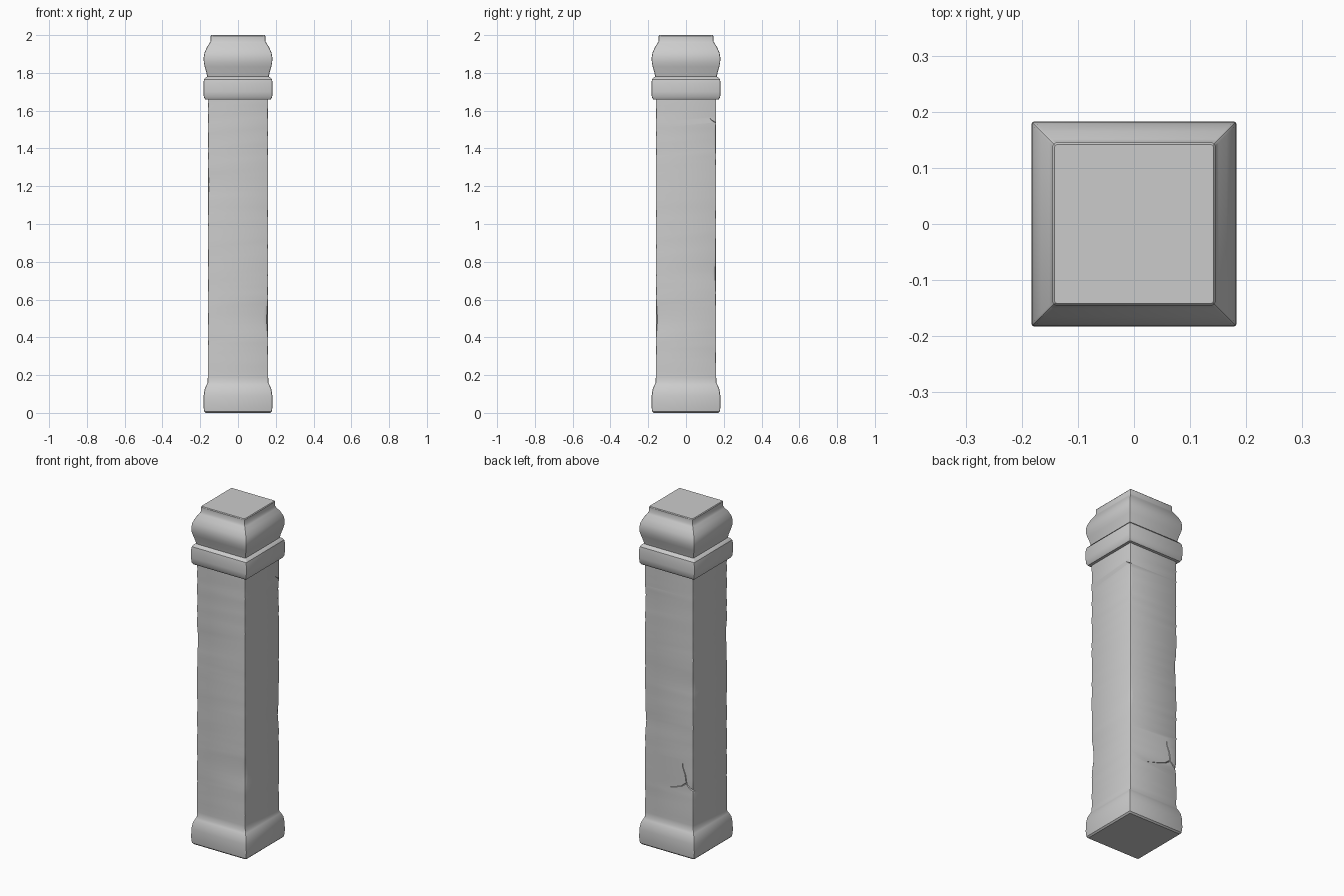
import bpy, bmesh, math, random
from mathutils import Vector

if "Cube" in bpy.data.objects:
    bpy.data.objects.remove(bpy.data.objects["Cube"])

random.seed(7)

CORNERS = [(1, -1), (1, 1), (-1, 1), (-1, -1)]


def worn_ring(bm, half, z, wear):
    """Square ring with each corner rounded by its own amount of wear."""
    ring = []
    for (sx, sy), c in zip(CORNERS, wear):
        pts = [(half - c, half), (half - 0.3 * c, half - 0.3 * c), (half, half - c)]
        if sx * sy < 0:
            order = pts
        else:
            order = pts[::-1]
        ring += [bm.verts.new((sx * a, sy * b, z)) for a, b in order]
    return ring


def loft(bm, rings):
    for a, b in zip(rings, rings[1:]):
        n = len(a)
        for i in range(n):
            j = (i + 1) % n
            bm.faces.new((a[i], a[j], b[j], b[i]))
    bm.faces.new(rings[0][::-1])
    bm.faces.new(rings[-1])


def make_object(name, bm):
    bmesh.ops.recalc_face_normals(bm, faces=bm.faces[:])
    mesh = bpy.data.meshes.new(name)
    bm.to_mesh(mesh)
    bm.free()
    obj = bpy.data.objects.new(name, mesh)
    bpy.context.collection.objects.link(obj)
    return obj


def bump(z, centre, spread, amount):
    return amount * math.exp(-((z - centre) / spread) ** 2)


# Moulded foot, shaft and capital as (half width, height)
foot = [(0.172, 0), (0.18, 0.008), (0.183, 0.04), (0.182, 0.09), (0.177, 0.125),
        (0.167, 0.148), (0.161, 0.16)]
capital = [(0.16, 1.658), (0.174, 1.66), (0.181, 1.672), (0.183, 1.70), (0.183, 1.745),
           (0.18, 1.765), (0.172, 1.775), (0.163, 1.78), (0.167, 1.80), (0.176, 1.832),
           (0.181, 1.855), (0.182, 1.88), (0.178, 1.905), (0.165, 1.935),
           (0.151, 1.957), (0.145, 1.968), (0.145, 1.995), (0.142, 2.0)]

bm = bmesh.new()
rings = [worn_ring(bm, h, z, [0.007] * 4) for h, z in foot]
# Shaft with irregular chipped corners
steps = 50
for i in range(1, steps):
    z = 0.16 + 1.498 * i / steps
    wear = [random.uniform(0.004, 0.011) for _ in CORNERS]
    wear[0] += bump(z, 0.5, 0.07, 0.022)
    wear[1] += bump(z, 0.75, 0.08, 0.012) + bump(z, 1.45, 0.06, 0.008)
    wear[2] += bump(z, 0.40, 0.03, 0.012) + bump(z, 1.0, 0.08, 0.014)
    wear[3] += bump(z, 1.2, 0.09, 0.010)
    rings.append(worn_ring(bm, 0.16, z, wear))
rings += [worn_ring(bm, h, z, [0.006] * 4) for h, z in capital]
loft(bm, rings)
pillar = make_object("stone_pillar", bm)


# Tapered grooves that cut the cracks into the faces
def crack(name, points, to_world, normal):
    bm = bmesh.new()
    rings = []
    for k, (u, z, w) in enumerate(points):
        a = points[max(k - 1, 0)]
        b = points[min(k + 1, len(points) - 1)]
        d = Vector((b[0] - a[0], b[1] - a[1])).normalized()
        ring = []
        for side, depth in ((-1, 0.01), (1, 0.01), (0, -2.0 * w)):
            p = to_world(u - d.y * w * side, z + d.x * w * side)
            ring.append(bm.verts.new(p + normal * depth))
        rings.append(ring)
    loft(bm, rings)
    cutter = make_object(name, bm)
    cutter.hide_render = True
    cutter.hide_viewport = True
    cutter.display_type = 'WIRE'
    mod = pillar.modifiers.new(name, 'BOOLEAN')
    mod.operation = 'DIFFERENCE'
    mod.solver = 'EXACT'
    mod.object = cutter


def back(u, z):
    return Vector((u, 0.16, z))


def right(u, z):
    return Vector((0.16, u, z))


crack("back_crack_cutter", [(-0.17, 0.385, 0.009), (-0.135, 0.41, 0.007), (-0.113, 0.43, 0.007),
      (-0.08, 0.405, 0.004), (-0.02, 0.385, 0.003), (0.05, 0.365, 0.001)], back, Vector((0, 1, 0)))
crack("back_branch_cutter", [(-0.116, 0.425, 0.006), (-0.108, 0.48, 0.005), (-0.092, 0.52, 0.004),
      (-0.088, 0.56, 0.001)], back, Vector((0, 1, 0)))
crack("right_crack_cutter", [(0.125, 1.56, 0.001), (0.14, 1.547, 0.003),
      (0.168, 1.53, 0.004)], right, Vector((1, 0, 0)))

# Smooth mouldings with crisp edges
bpy.context.view_layer.objects.active = pillar
pillar.select_set(True)
for mod in [m.name for m in pillar.modifiers]:
    bpy.ops.object.modifier_apply(modifier=mod)
bpy.ops.object.shade_smooth_by_angle(angle=math.radians(30))
